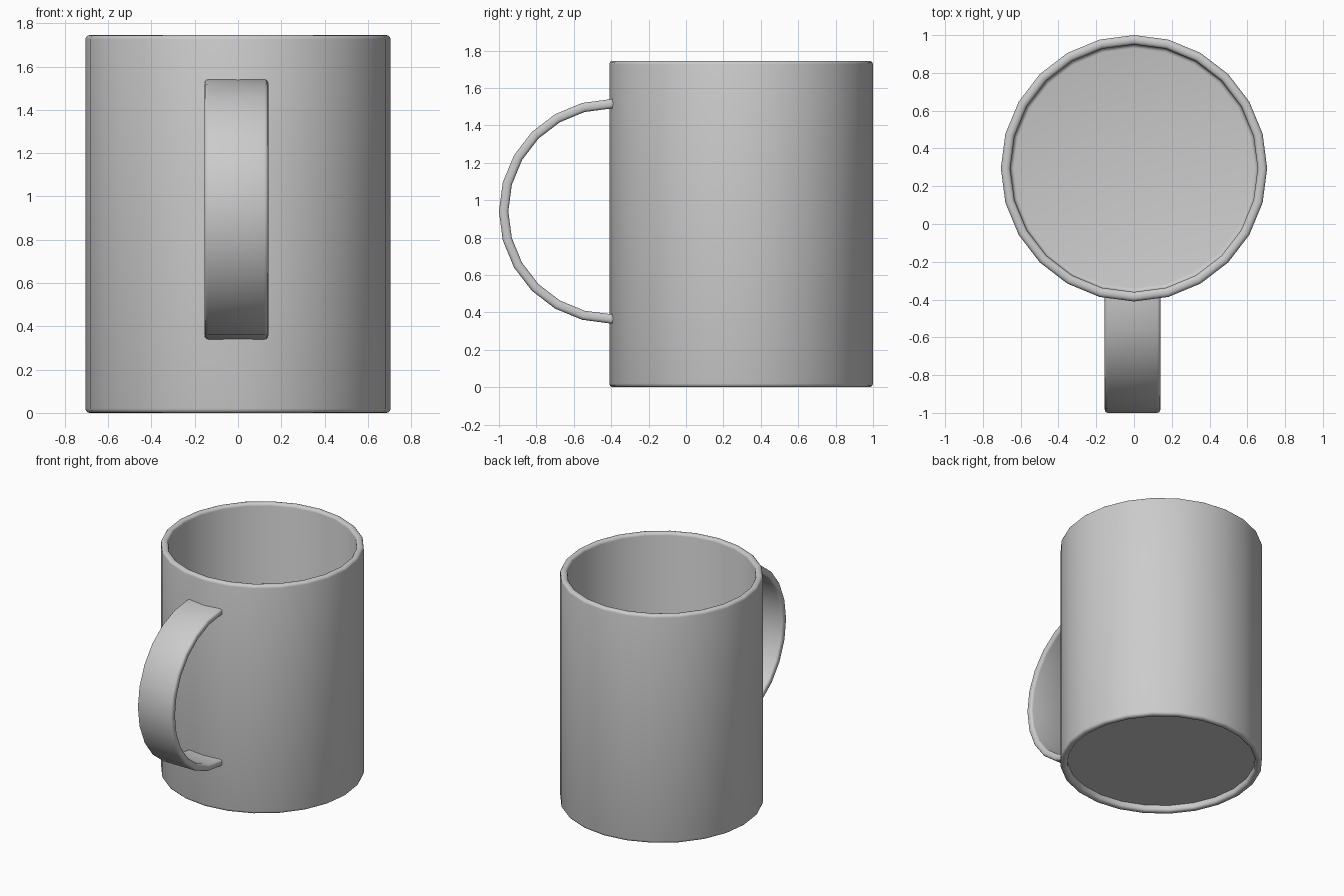
import bpy, bmesh
from math import sin, cos, pi, radians

if "Cube" in bpy.data.objects:
    bpy.data.objects.remove(bpy.data.objects["Cube"])

SIDES = 24
BODY_Y, HANDLE_Y, HANDLE_Z = 0.295, -0.40, 0.94


def finish(name, bm):
    bmesh.ops.recalc_face_normals(bm, faces=bm.faces)
    mesh = bpy.data.meshes.new(name)
    bm.to_mesh(mesh)
    bm.free()
    obj = bpy.data.objects.new(name, mesh)
    bpy.context.collection.objects.link(obj)
    bpy.ops.object.select_all(action='DESELECT')
    obj.select_set(True)
    bpy.context.view_layer.objects.active = obj
    bpy.ops.object.shade_smooth_by_angle(angle=radians(40))
    return obj


def bridge(bm, rings, closed):
    """Skin a run of vertex rings with quads."""
    for a, b in zip(rings, rings[1:]):
        n = len(a)
        for i in range(n if closed else n - 1):
            j = (i + 1) % n
            bm.faces.new((a[i], a[j], b[j], b[i]))
    bm.faces.new(rings[0])
    bm.faces.new(rings[-1])


def arc(cx, cy, r, start, end, steps=3):
    """Points along a rounded corner, angles in degrees."""
    angles = [radians(start + (end - start) * k / steps) for k in range(steps + 1)]
    return [(cx + r * cos(a), cy + r * sin(a)) for a in angles]


# Body: lathed wall section, from recessed underside round to the inner floor
R, WALL, TOP, B = 0.705, 0.05, 1.745, 0.02
profile = [(R - WALL, 0.045)]
profile += arc(R - WALL + B, B, B, 180, 270)
profile += arc(R - B, B, B, 270, 360)
profile += arc(R - B, TOP - B, B, 0, 90)
profile += arc(R - WALL + B, TOP - B, B, 90, 180)
profile += arc(R - WALL - B, 0.095 + B, B, 0, -90)
bm = bmesh.new()
rings = [[bm.verts.new((r * sin(2 * pi * i / SIDES), BODY_Y + r * cos(2 * pi * i / SIDES), z))
          for i in range(SIDES)] for r, z in profile]
bridge(bm, rings, True)
finish("mug_body", bm)

# Handle: rounded strap section swept round a half circle, ends sunk in the wall
X0, X1, R0, R1, HB = -0.155, 0.14, 0.55, 0.60, 0.018
section = (arc(X1 - HB, R1 - HB, HB, 0, 90) + arc(X0 + HB, R1 - HB, HB, 90, 180)
           + arc(X0 + HB, R0 + HB, HB, 180, 270) + arc(X1 - HB, R0 + HB, HB, 270, 360))
bm = bmesh.new()
rings = [[bm.verts.new((x, HANDLE_Y - r * sin(a), HANDLE_Z + r * cos(a))) for x, r in section]
         for a in [pi * k / 12 for k in range(13)]]
for end in (0, -1):
    rings_end = [bm.verts.new((v.co.x, -0.375, v.co.z)) for v in rings[end]]
    rings = [rings_end] + rings if end == 0 else rings + [rings_end]
bridge(bm, rings, True)
finish("mug_handle", bm)
